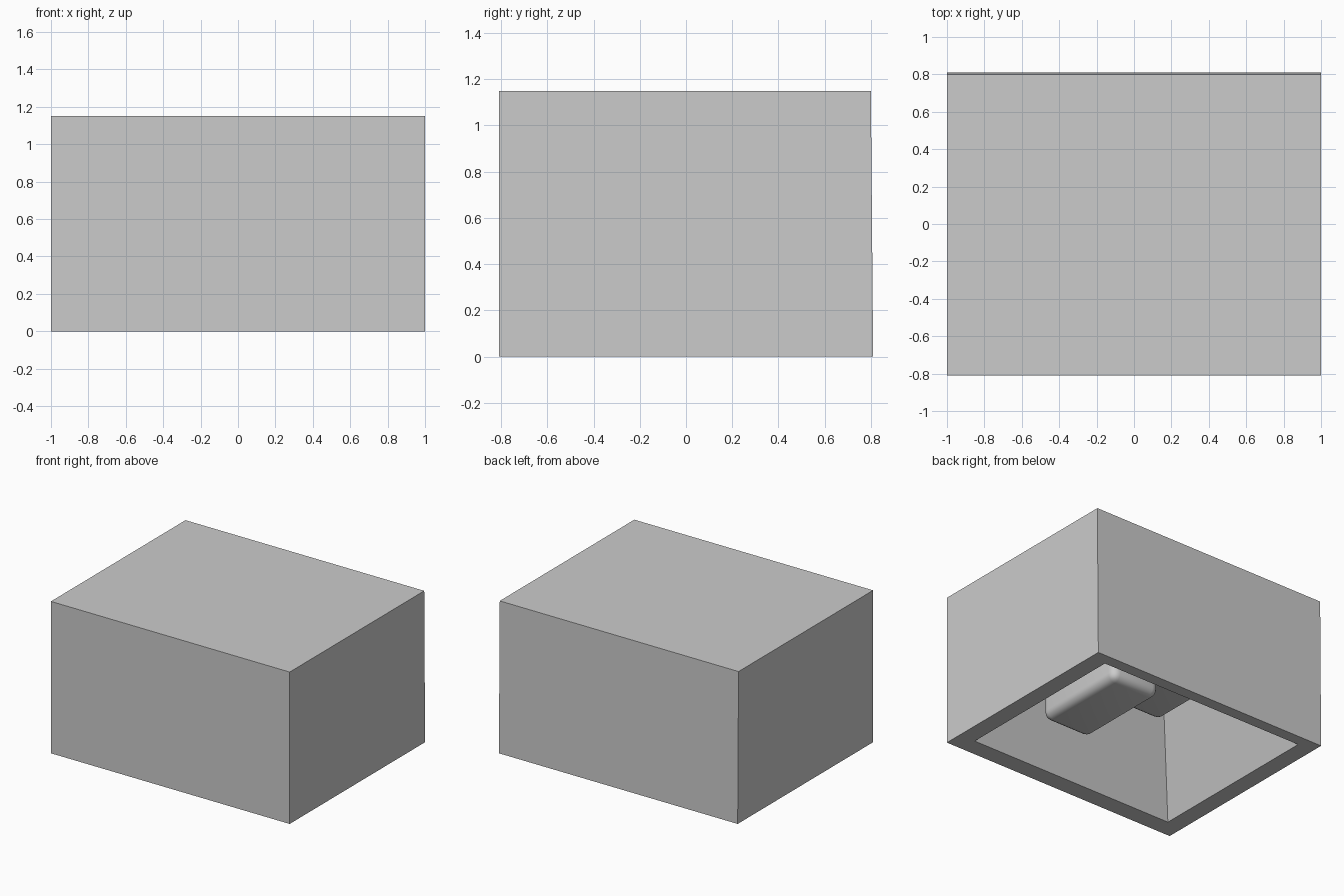
import bpy
import bmesh
import math
from mathutils import Matrix

old = bpy.data.objects.get("Cube")
if old:
    bpy.data.objects.remove(old, do_unlink=True)

grey = bpy.data.materials.new("plain_grey")
grey.use_nodes = True
colour = (0.6, 0.6, 0.6, 1.0)
grey.diffuse_color = colour
grey.node_tree.nodes["Principled BSDF"].inputs["Base Color"].default_value = colour


def make_object(name, bm):
    bmesh.ops.recalc_face_normals(bm, faces=bm.faces)
    mesh = bpy.data.meshes.new(name)
    bm.to_mesh(mesh)
    bm.free()
    mesh.materials.append(grey)
    obj = bpy.data.objects.new(name, mesh)
    bpy.context.collection.objects.link(obj)
    return obj


def ring(bm, half_x, front, back, z):
    corners = [(-half_x, front), (half_x, front), (half_x, back), (-half_x, back)]
    return [bm.verts.new((x, y, z)) for x, y in corners]


# Housing: closed box with a tapered recess open at the bottom
bm = bmesh.new()
rings = [
    ring(bm, 1.0, -0.81, 0.80, 1.15),
    ring(bm, 1.0, -0.81, 0.81, 0.0),
    ring(bm, 0.867, -0.671, 0.722, 0.0),
    ring(bm, 0.53, -0.33, 0.38, 1.0),
]
for a, b in zip(rings, rings[1:]):
    for i in range(4):
        j = (i + 1) % 4
        bm.faces.new((a[i], a[j], b[j], b[i]))
bm.faces.new(rings[0])
bm.faces.new(rings[-1])
make_object("housing", bm)


# Rounded blocks hanging inside the recess
def hanging_block(name, x, bottom):
    top = 1.08
    bm = bmesh.new()
    bmesh.ops.create_cube(bm, size=1.0)
    bmesh.ops.transform(bm, verts=bm.verts, matrix=Matrix.Translation(
        (x, 0.025, (top + bottom) / 2)) @ Matrix.Diagonal((0.41, 0.77, top - bottom, 1)))
    bmesh.ops.bevel(bm, geom=bm.edges[:], offset=0.06, segments=5,
                    profile=0.5, affect='EDGES')
    obj = make_object(name, bm)
    bpy.ops.object.select_all(action='DESELECT')
    obj.select_set(True)
    bpy.context.view_layer.objects.active = obj
    bpy.ops.object.shade_smooth_by_angle(angle=math.radians(35))


hanging_block("left_block", 0.32, 0.155)
hanging_block("right_block", -0.32, 0.53)
